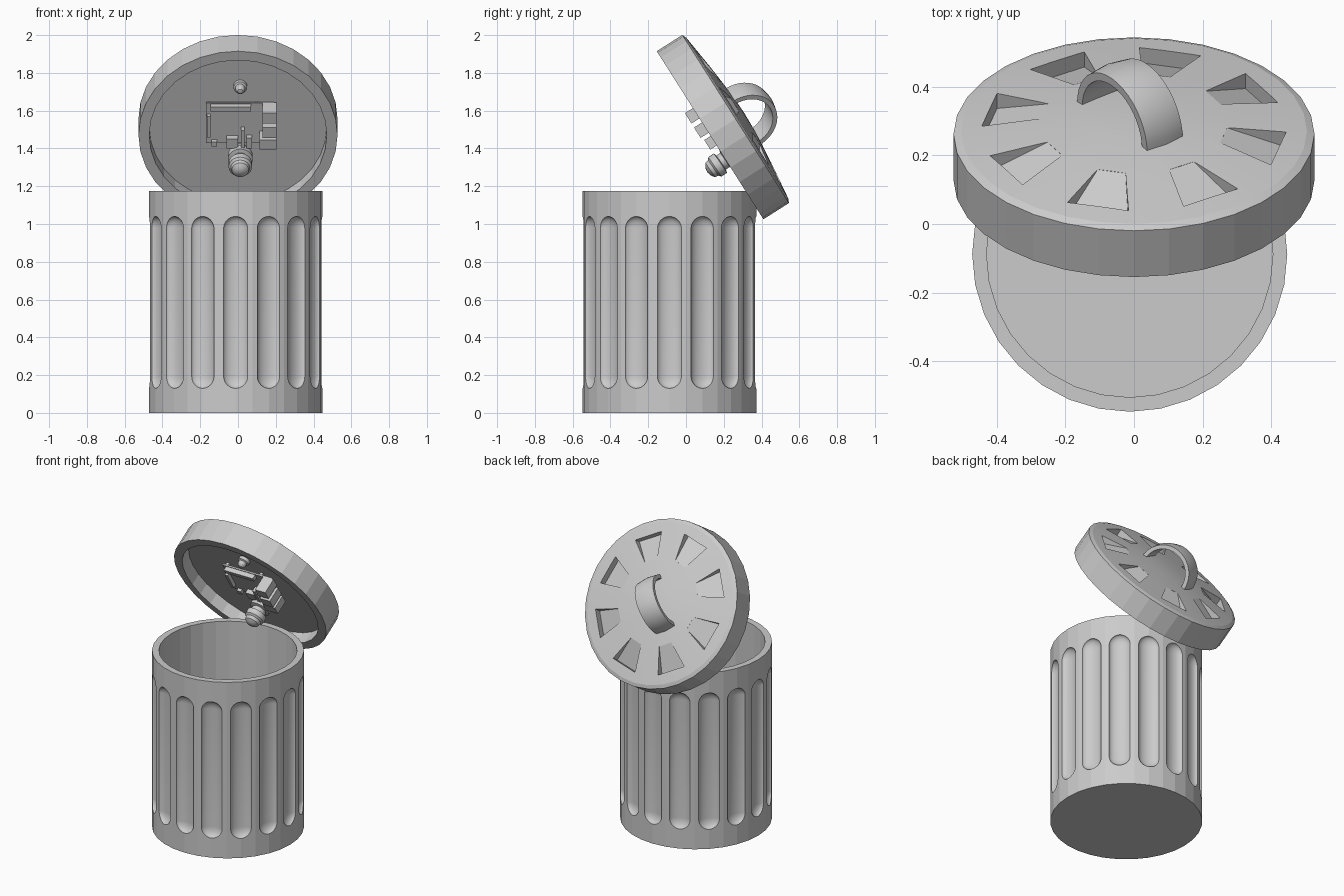
import bpy, bmesh
from math import radians, pi
from mathutils import Matrix, Vector

if "Cube" in bpy.data.objects:
    bpy.data.objects.remove(bpy.data.objects["Cube"], do_unlink=True)

grey = bpy.data.materials.new("galvanised_grey")
grey.use_nodes = True
grey.diffuse_color = (0.6, 0.6, 0.6, 1)
grey.node_tree.nodes["Principled BSDF"].inputs["Base Color"].default_value = (0.6, 0.6, 0.6, 1)


def finish(name, bm):
    """Turn a bmesh into a named, coloured object."""
    bmesh.ops.recalc_face_normals(bm, faces=bm.faces[:])
    mesh = bpy.data.meshes.new(name)
    bm.to_mesh(mesh)
    bm.free()
    mesh.materials.append(grey)
    obj = bpy.data.objects.new(name, mesh)
    bpy.context.collection.objects.link(obj)
    return obj


def lathe(name, profile, segments):
    """Revolve (radius, height) points about z."""
    bm = bmesh.new()
    verts = [bm.verts.new((r, 0, z)) for r, z in profile]
    edges = [bm.edges.new(pair) for pair in zip(verts, verts[1:])]
    bmesh.ops.spin(bm, geom=verts + edges, cent=(0, 0, 0), axis=(0, 0, 1),
                   angle=2 * pi, steps=segments)
    bmesh.ops.remove_doubles(bm, verts=bm.verts[:], dist=1e-4)
    return finish(name, bm)


def box(name, x, y, z):
    """Box from (min, max) ranges."""
    bm = bmesh.new()
    bmesh.ops.create_cube(bm, size=1)
    for v in bm.verts:
        v.co = [(lo + hi) / 2 + c * (hi - lo) for c, (lo, hi) in zip(v.co, (x, y, z))]
    return finish(name, bm)


def cut(obj, cutter):
    """Subtract the cutter, bake the result and drop the cutter."""
    cutter.hide_render = True
    mod = obj.modifiers.new("cut", 'BOOLEAN')
    mod.operation, mod.solver, mod.object = 'DIFFERENCE', 'EXACT', cutter
    bpy.context.view_layer.update()
    baked = bpy.data.meshes.new_from_object(
        obj.evaluated_get(bpy.context.evaluated_depsgraph_get()))
    obj.modifiers.clear()
    obj.data = baked
    bpy.data.objects.remove(cutter, do_unlink=True)


def smooth(obj, degrees):
    bpy.ops.object.select_all(action='DESELECT')
    obj.select_set(True)
    bpy.context.view_layer.objects.active = obj
    bpy.ops.object.shade_smooth_by_angle(angle=radians(degrees))


# Can: hollow drum with a floor
R, H = 0.46, 1.175
can = lathe("can_body", [(0, 0), (R, 0), (R, H), (0.418, H), (0.418, 0.04), (0, 0.04)], 32)

# Flutes: sixteen shallow capsules cut around the wall
bm = bmesh.new()
width, low, high = 0.065, 0.13, 1.04
for i in range(16):
    flute = bmesh.ops.create_uvsphere(bm, u_segments=40, v_segments=21, radius=width)["verts"]
    for v in flute:
        v.co.z += high - width if v.co.z > 0 else low + width
        v.co.x = v.co.x * 0.55 + R
    bmesh.ops.rotate(bm, verts=flute, cent=(0, 0, 0),
                     matrix=Matrix.Rotation(i * pi / 8, 3, 'Z'))
cut(can, finish("flute_cutter", bm))
can.matrix_world = Matrix.Translation((-0.0125, -0.088, 0))
smooth(can, 11)

# Lid: rimmed shallow dome, built flat and tilted at the end
lid = lathe("lid", [(0, 0.08), (0.47, 0.08), (0.47, 0), (0.527, 0), (0.527, 0.16),
                    (0.505, 0.17), (0.3, 0.195), (0.12, 0.212), (0, 0.216)], 32)

# Ramped pits: eight wedges, deep at the outer end
bm = bmesh.new()
for i in range(8):
    turn = Matrix.Rotation(radians(31 + 45 * i), 3, 'Z')
    corners = [bm.verts.new(turn @ Vector((r, side * half, z)))
               for r, half, bottom in ((0.27, 0.042, 0.197), (0.435, 0.092, 0.125))
               for side in (-1, 1) for z in (bottom, 0.3)]
    bmesh.ops.convex_hull(bm, input=corners)
cut(lid, finish("pit_cutter", bm))
smooth(lid, 11)

# Handle: wide band arched over the dome
bm = bmesh.new()
band = [bm.verts.new((x, r, 0)) for x, r in
        ((-0.065, 0.145), (0.065, 0.145), (0.065, 0.17), (0, 0.178), (-0.065, 0.17))]
face = bm.faces.new(band)
bmesh.ops.spin(bm, geom=[face] + band + face.edges[:], cent=(0, 0, 0),
               axis=(1, 0, 0), angle=pi, steps=20)
handle = finish("lid_handle", bm)
handle.data.transform(Matrix.Translation((-0.012, 0.01, 0.2)) @ Matrix.Rotation(radians(37), 4, 'Z'))
smooth(handle, 30)

# Circuit board under the lid, with its sockets
parts = [lid, handle]
for name, x, y, z in (
        ("circuit_board", (-0.17, 0.19), (-0.17, 0.08), (0.05, 0.06)),
        ("pin_header", (-0.145, 0.07), (-0.165, -0.135), (0.02, 0.055)),
        ("socket_block_upper", (0.13, 0.205), (-0.17, -0.105), (-0.05, 0.055)),
        ("socket_block_middle", (0.13, 0.205), (-0.08, -0.015), (-0.05, 0.055)),
        ("socket_block_lower", (0.115, 0.205), (0.005, 0.065), (-0.04, 0.055)),
        ("video_socket", (-0.06, 0.0), (0.035, 0.095), (0.02, 0.055)),
        ("power_socket", (-0.14, -0.11), (0.06, 0.09), (0.03, 0.055)),
        ("ribbon_socket", (0.015, 0.035), (-0.02, 0.09), (0.015, 0.055)),
        ("audio_socket", (0.045, 0.075), (0.03, 0.095), (0.02, 0.055)),
        ("display_socket", (-0.165, -0.145), (-0.1, 0.03), (0.025, 0.055))):
    parts.append(box(name, x, y, z))

# Board stand-offs
for i, (x, y) in enumerate(((-0.15, -0.15), (-0.15, 0.06), (0.1, -0.15), (0.1, 0.06))):
    parts.append(box(f"board_spacer_{i + 1}", (x - 0.01, x + 0.01),
                     (y - 0.01, y + 0.01), (0.055, 0.085)))

# Round sensor above the board
sensor = lathe("round_sensor", [(0, 0.09), (0.036, 0.09), (0.036, 0.06), (0.026, 0.055),
                                (0.024, 0.035), (0.014, 0.022), (0, 0.018)], 20)
sensor.data.transform(Matrix.Translation((0.012, -0.26, 0)))
smooth(sensor, 30)
parts.append(sensor)

# Tilt the lid and everything fixed to it
frame = Matrix.Translation((0, 0.1275, 1.47)) @ Matrix.Rotation(radians(-57.6), 4, 'X')
for obj in parts:
    obj.matrix_world = frame

# Camera: stepped barrel with a domed lens, aimed forward and down
start, end = Vector((0.012, 0.31, 1.41)), Vector((0.012, 0.12, 1.28))
camera = lathe("camera_barrel", [(0, 0), (0.045, 0), (0.045, 0.08), (0.066, 0.08),
                                 (0.066, 0.12), (0.045, 0.125), (0.045, 0.15), (0.062, 0.155),
                                 (0.062, 0.19), (0.05, 0.2), (0.045, 0.22), (0.025, 0.235),
                                 (0, 0.24)], 24)
camera.matrix_world = (Matrix.Translation(start)
                       @ (end - start).to_track_quat('Z', 'Y').to_matrix().to_4x4())
smooth(camera, 30)
